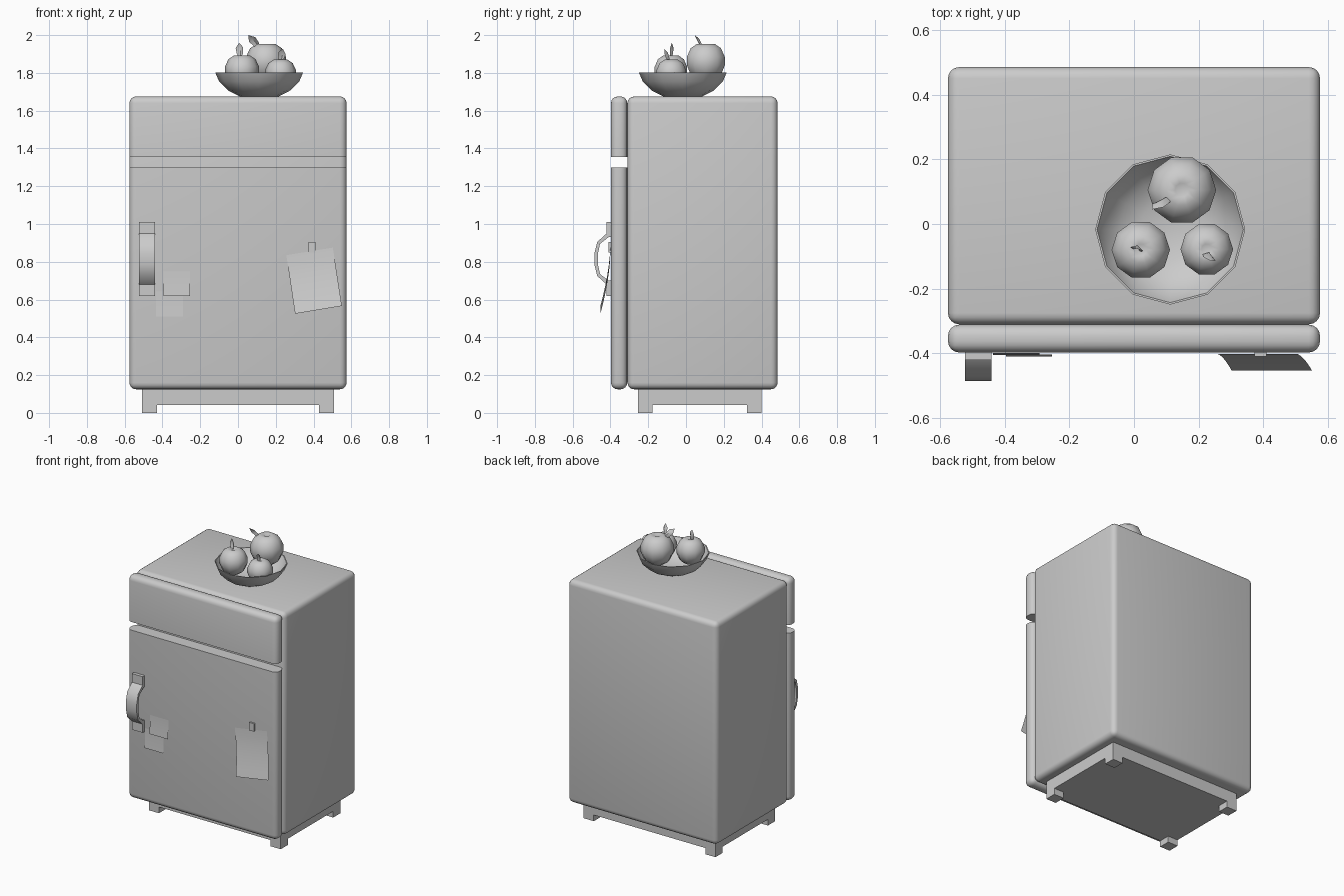
import bpy, bmesh, math
from mathutils import Vector

if "Cube" in bpy.data.objects:
    bpy.data.objects.remove(bpy.data.objects["Cube"])


def finish(name, bm, smooth=None):
    bmesh.ops.recalc_face_normals(bm, faces=bm.faces)
    me = bpy.data.meshes.new(name)
    bm.to_mesh(me)
    bm.free()
    ob = bpy.data.objects.new(name, me)
    bpy.context.collection.objects.link(ob)
    if smooth:
        bpy.ops.object.select_all(action='DESELECT')
        ob.select_set(True)
        bpy.context.view_layer.objects.active = ob
        bpy.ops.object.shade_smooth_by_angle(angle=math.radians(smooth))
    return ob


def box_bm(lo, hi, bevel=0):
    bm = bmesh.new()
    bmesh.ops.create_cube(bm, size=1)
    for v in bm.verts:
        v.co = Vector([(a + b) / 2 + c * (b - a) for a, b, c in zip(lo, hi, v.co)])
    if bevel:
        bmesh.ops.bevel(bm, geom=bm.edges[:], offset=bevel, segments=4,
                        profile=0.5, affect='EDGES')
    return bm


def door(name, cut_z, keep_above):
    # full-height rounded slab, sliced flat where the doors meet
    bm = box_bm((-0.575, -0.397, 0.125), (0.575, -0.311, 1.675), 0.035)
    cut = bmesh.ops.bisect_plane(bm, geom=bm.verts[:] + bm.edges[:] + bm.faces[:],
                                 plane_co=(0, 0, cut_z), plane_no=(0, 0, 1),
                                 clear_inner=keep_above, clear_outer=not keep_above)
    rim = [e for e in cut['geom_cut'] if isinstance(e, bmesh.types.BMEdge)]
    bmesh.ops.contextual_create(bm, geom=rim)
    finish(name, bm, 40)


def lathe(name, profile, sides, centre, smooth):
    bm = bmesh.new()
    vs = [bm.verts.new((r, 0, z)) for r, z in profile]
    es = [bm.edges.new(p) for p in zip(vs, vs[1:])]
    bmesh.ops.spin(bm, geom=vs + es, cent=(0, 0, 0), axis=(0, 0, 1),
                   angle=2 * math.pi, steps=sides)
    bmesh.ops.remove_doubles(bm, verts=bm.verts, dist=0.0005)
    bmesh.ops.translate(bm, verts=bm.verts, vec=centre)
    return finish(name, bm, smooth)


def sheet(name, bl, br, tr, tl, lean, y_top=-0.401, rows=6):
    # sheet of paper that curls away from the door towards its lower edge
    bm = bmesh.new()
    prev = None
    for i in range(rows + 1):
        t = i / rows
        y = y_top - lean * (1 - t) ** 1.6
        pts = [(a[0] + (b[0] - a[0]) * t, y, a[1] + (b[1] - a[1]) * t)
               for a, b in ((bl, tl), (br, tr))]
        row = [bm.verts.new(p) for p in pts]
        if prev:
            bm.faces.new((prev[0], prev[1], row[1], row[0]))
        prev = row
    finish(name, bm, 40)


# cabinet and doors
finish("cabinet", box_bm((-0.575, -0.31, 0.125), (0.575, 0.485, 1.675), 0.035), 40)
door("upper_door", 1.355, True)
door("lower_door", 1.298, False)

# plinth and feet
finish("plinth", box_bm((-0.507, -0.255, 0.043), (0.507, 0.4, 0.15)))
for sx, side in ((-1, "left"), (1, "right")):
    for y0, end in ((-0.255, "front"), (0.322, "back")):
        x0, x1 = sorted((sx * 0.507, sx * 0.43))
        finish(f"{end}_{side}_foot", box_bm((x0, y0, 0), (x1, y0 + 0.078, 0.05)))

# arched strap handle with flat end plates
half_outer = [(-0.397, 0.195), (-0.42, 0.195), (-0.42, 0.135), (-0.47, 0.09), (-0.485, 0.03)]
half_inner = [(-0.466, 0.03), (-0.455, 0.08), (-0.41, 0.115), (-0.397, 0.115)]
loop = half_outer + [(y, -z) for y, z in half_outer[::-1]] \
    + [(y, -z) for y, z in half_inner[::-1]][::1] + half_inner
outer = half_outer + [(y, -z) for y, z in reversed(half_outer)]
inner = list(reversed(half_inner))
inner = [(y, -z) for y, z in inner] + half_inner[::1]
loop = outer + inner
bm = bmesh.new()
face = bm.faces.new([bm.verts.new((-0.523, y, 0.815 + z)) for y, z in loop])
ext = bmesh.ops.extrude_face_region(bm, geom=[face])
bmesh.ops.translate(bm, vec=(0.083, 0, 0),
                    verts=[v for v in ext['geom'] if isinstance(v, bmesh.types.BMVert)])
finish("handle", bm, 40)

# sticky notes, paper and magnet
sheet("lower_note", (-0.435, 0.51), (-0.292, 0.51), (-0.292, 0.645), (-0.435, 0.645), 0.006, -0.399)
sheet("upper_note", (-0.395, 0.62), (-0.253, 0.62), (-0.253, 0.75), (-0.395, 0.75), 0.006, -0.403)
sheet("paper", (0.302, 0.525), (0.55, 0.566), (0.502, 0.875), (0.256, 0.835), 0.052)
finish("magnet", box_bm((0.372, -0.409, 0.85), (0.41, -0.395, 0.905)))

# bowl
lathe("bowl", [(0, 0), (0.1, 0), (0.165, 0.033), (0.212, 0.08), (0.232, 0.127),
               (0.226, 0.127), (0.205, 0.083), (0.158, 0.041), (0.095, 0.012), (0, 0.01)],
      12, (0.112, -0.017, 1.674), 50)

# fruit with a dimpled top, each carrying a leaf
fruit_profile = [(0, -0.94), (0.42, -0.9), (0.78, -0.62), (0.98, -0.15), (0.98, 0.25),
                 (0.78, 0.68), (0.45, 0.9), (0.2, 0.9), (0, 0.76)]
fruits = [("back_fruit", (0.148, 0.105, 1.857), 0.108, (0.12, 0.085, 1.925), (0.055, 0.045, 2.0)),
          ("left_fruit", (0.021, -0.08, 1.81), 0.092, (0.012, -0.083, 1.87), (0.006, -0.075, 1.96)),
          ("right_fruit", (0.225, -0.078, 1.795), 0.083, (0.222, -0.09, 1.85), (0.238, -0.115, 1.928))]
for name, centre, r, root, tip in fruits:
    lathe(name, [(a * r, b * r) for a, b in fruit_profile], 10, centre, 60)
    a, b = Vector(root), Vector(tip)
    d = b - a
    side = d.cross(Vector((0.3, 1, 0))).normalized() * 0.021
    fold = side.cross(d).normalized() * 0.012
    bm = bmesh.new()
    spine = [bm.verts.new(p) for p in (a, a + d * 0.35 + fold, a + d * 0.7 + fold, b)]
    for s in (-1, 1):
        e = [bm.verts.new(a + d * t + side * s * w) for t, w in ((0.35, 0.8), (0.7, 1))]
        bm.faces.new((spine[0], spine[1], e[0]))
        bm.faces.new((spine[1], spine[2], e[1], e[0]))
        bm.faces.new((spine[2], spine[3], e[1]))
    finish(name + "_leaf", bm, 60)
